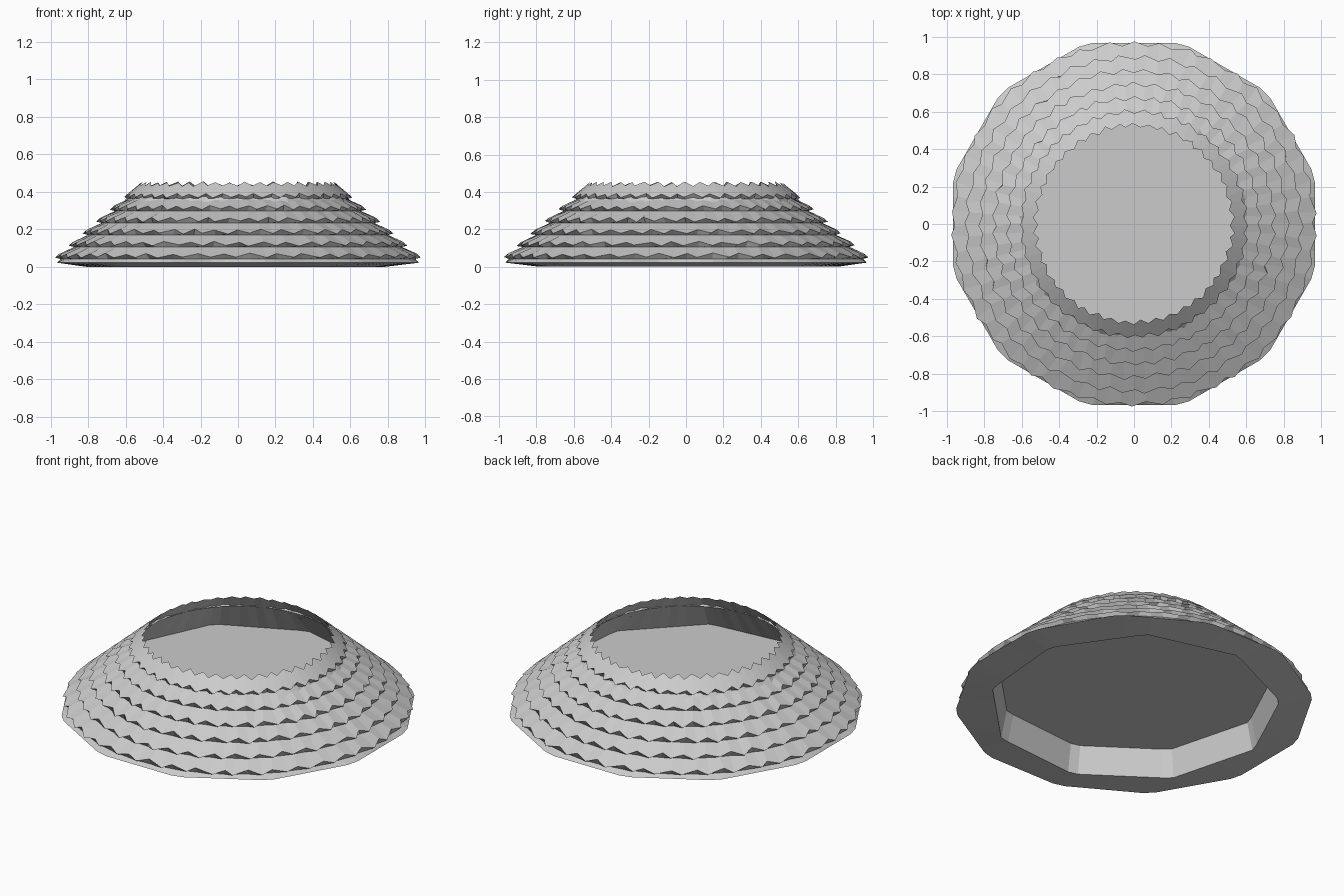
import bpy, math, random

random.seed(4)
cube = bpy.data.objects.get("Cube")
if cube:
    bpy.data.objects.remove(cube, do_unlink=True)

TEETH = 42
COLS = TEETH * 2
STEP = math.tau / COLS
PHASE = math.radians(15)

grey = bpy.data.materials.new("plain grey")
grey.use_nodes = True
grey.diffuse_color = (0.6, 0.6, 0.6, 1)
grey.node_tree.nodes["Principled BSDF"].inputs["Base Color"].default_value = (0.6, 0.6, 0.6, 1)


def point(angle, r, z):
    return (r * math.cos(angle), r * math.sin(angle), z)


def polygon_row(sides, radius, z):
    """Ring of points lying on a regular polygon outline."""
    half = math.pi / sides
    row = []
    for i in range(COLS):
        a = i * STEP
        r = radius * math.cos(half) / math.cos((a - PHASE) % (2 * half) - half)
        row.append(point(a, r, z))
    return row


def round_row(radius, z):
    return [point(i * STEP, radius, z) for i in range(COLS)]


def zigzag_row(radius, z, reach):
    """Ragged row whose teeth hang down and outward along the slope."""
    row = []
    shift = random.choice((0, 1))
    for i in range(COLS):
        side = 1 if (i + shift) % 2 else -1
        out = side * reach + random.uniform(-0.004, 0.004)
        a = (i + random.uniform(-0.25, 0.25)) * STEP
        row.append(point(a, radius + out, z - out * 0.9))
    return row


def make_object(name, rows, cap=False):
    verts = [p for row in rows for p in row]
    faces = []
    for k in range(len(rows) - 1):
        for i in range(COLS):
            j = (i + 1) % COLS
            a, b = k * COLS, (k + 1) * COLS
            faces.append((a + i, a + j, b + j, b + i))
    if cap:
        start = (len(rows) - 1) * COLS
        faces.append(tuple(range(start, start + COLS)))
    mesh = bpy.data.meshes.new(name)
    mesh.from_pydata(verts, [], faces)
    mesh.materials.append(grey)
    obj = bpy.data.objects.new(name, mesh)
    bpy.context.collection.objects.link(obj)
    return obj


# Layered outer skin: each tier has an undercut lip and a ragged lower edge
rows = [polygon_row(12, 1.0, 0.022)]
TIERS = 6
for t in range(TIERS):
    r = 0.965 - t * 0.073
    z = 0.06 + t * 0.064
    rows.append(round_row(r - 0.018, z - 0.018))
    rows.append(zigzag_row(r, z, 0.011))

# Ragged upper rim, then the inside wall down to the recessed floor
rows.append(zigzag_row(0.525, 0.442, 0.011))
rows.append(polygon_row(9, 0.78, 0.165))
make_object("layered_roof_skin", rows)

# Underside rim, inner skirt and recessed floor
outer = polygon_row(12, 1.0, 0.022)
inner = polygon_row(9, 0.815, 0.0)
top = polygon_row(9, 0.78, 0.165)
make_object("underside_rim", [inner, outer])
make_object("inner_skirt", [top, inner])
make_object("recessed_floor", [top], cap=True)
